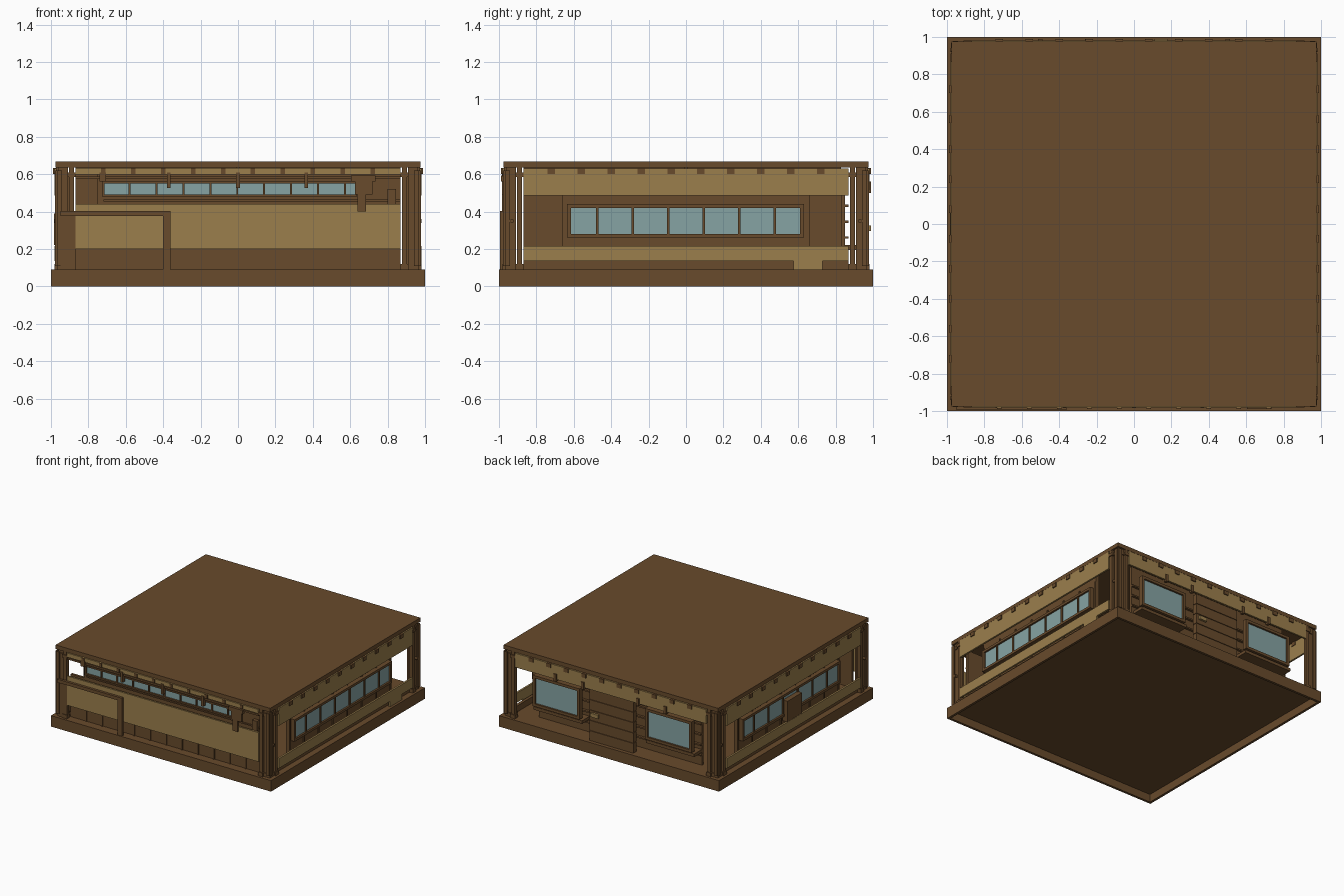
import bpy
import bmesh
from mathutils import Matrix, Vector

old = bpy.data.objects.get("Cube")
if old:
    bpy.data.objects.remove(old, do_unlink=True)


def material(name, rgb):
    m = bpy.data.materials.new(name)
    m.use_nodes = True
    color = (*rgb, 1)
    m.diffuse_color = color
    bsdf = m.node_tree.nodes["Principled BSDF"]
    bsdf.inputs["Base Color"].default_value = color
    bsdf.inputs["Roughness"].default_value = 0.8
    return m


WOOD = material("brown wood", (0.14, 0.07, 0.025))
TAN = material("tan board", (0.33, 0.212, 0.073))
GLASS = material("pale blue glass", (0.24, 0.37, 0.37))


def boxes(name, mat, spans):
    """One object from boxes given as (x0, x1, y0, y1, z0, z1)."""
    bm = bmesh.new()
    for x0, x1, y0, y1, z0, z1 in spans:
        size = Vector((abs(x1 - x0), abs(y1 - y0), abs(z1 - z0)))
        mid = Vector((x0 + x1, y0 + y1, z0 + z1)) / 2
        bmesh.ops.create_cube(bm, size=1, matrix=Matrix.Translation(mid) @ Matrix.Diagonal((*size, 1)))
    mesh = bpy.data.meshes.new(name)
    bm.to_mesh(mesh)
    bm.free()
    mesh.materials.append(mat)
    ob = bpy.data.objects.new(name, mesh)
    bpy.context.scene.collection.objects.link(ob)
    return ob


def on_side(side, name, mat, panels):
    """Panels (u0, u1, z0, z1, d0, d1): u along the wall, d outward from the centre."""
    spans = []
    for u0, u1, z0, z1, d0, d1 in panels:
        s = -1 if side in ("front", "left") else 1
        if side in ("front", "back"):
            spans.append((u0, u1, s * d0, s * d1, z0, z1))
        else:
            spans.append((s * d0, s * d1, u0, u1, z0, z1))
    return boxes(f"{side}_{name}", mat, spans)


def window(side, name, u0, u1, z0, z1, d, panes, rim=0.02):
    """Glazed strip with a rim and evenly spaced bars."""
    on_side(side, name + "_glass", GLASS, [(u0, u1, z0, z1, d - 0.015, d - 0.005)])
    rims = [(u0 - rim, u1 + rim, z1, z1 + rim, d - 0.03, d + 0.01),
            (u0 - rim, u1 + rim, z0 - rim, z0, d - 0.03, d + 0.01),
            (u0 - rim, u0, z0, z1, d - 0.03, d + 0.01),
            (u1, u1 + rim, z0, z1, d - 0.03, d + 0.01)]
    for i in range(1, panes):
        u = u0 + (u1 - u0) * i / panes
        rims.append((u - 0.006, u + 0.006, z0, z1, d - 0.02, d + 0.004))
    on_side(side, name + "_frame", WOOD, rims)


def spaced(start, step, count):
    return [start + step * i for i in range(count)]


# Base: hollow tray with a floor
boxes("base_rim", WOOD, [(-1, 1, -1, -0.98, 0, 0.09), (-1, 1, 0.98, 1, 0, 0.09),
                         (-1, -0.98, -0.98, 0.98, 0, 0.09), (0.98, 1, -0.98, 0.98, 0, 0.09)])
boxes("floor", WOOD, [(-0.98, 0.98, -0.98, 0.98, 0.065, 0.09)])

# Roof slab and the beam below it
boxes("roof", WOOD, [(-0.975, 0.975, -0.975, 0.975, 0.635, 0.668)])

# Interior cross walls
boxes("cross_walls", WOOD, [(-0.012, 0.012, -0.87, 0.83, 0.09, 0.635),
                            (-0.87, 0.87, -0.012, 0.012, 0.09, 0.635)])

# Corner post clusters with feet and caps
posts = []
for sx in (-1, 1):
    for sy in (-1, 1):
        for px, py, r in ((0.935, 0.935, 0.026), (0.96, 0.89, 0.014), (0.89, 0.96, 0.014)):
            for grow, z0, z1 in ((0, 0.09, 0.635), (0.007, 0.09, 0.12), (0.007, 0.585, 0.61)):
                g = r + grow
                posts.append((sx * px - g, sx * px + g, sy * py - g, sy * py + g, z0, z1))
        # Slim outer cover boards
        for a, b in ((0.974, 0.955), (0.955, 0.974)):
            ra, rb = (0.005, 0.014) if a > b else (0.014, 0.005)
            posts.append((sx * a - ra, sx * a + ra, sy * b - rb, sy * b + rb, 0.11, 0.62))
boxes("corner_posts", WOOD, posts)

# Round pegs in the posts
bm = bmesh.new()
for sx in (-1, 1):
    for sy in (-1, 1):
        turn = Matrix.Rotation(1.5708, 4, "Y")
        bmesh.ops.create_cone(bm, cap_ends=True, segments=12, radius1=0.011, radius2=0.011, depth=0.03,
                              matrix=Matrix.Translation((sx * 0.967, sy * 0.93, 0.35)) @ turn)
peg_mesh = bpy.data.meshes.new("post_pegs")
bm.to_mesh(peg_mesh)
bm.free()
peg_mesh.materials.append(WOOD)
bpy.context.scene.collection.objects.link(bpy.data.objects.new("post_pegs", peg_mesh))

# Joist ends along the top of all sides
for side in ("front", "right", "back", "left"):
    half, low = (0.012, 0.6) if side == "front" else (0.02, 0.6)
    on_side(side, "joist_ends", WOOD,
            [(u - half, u + half, low, 0.632, 0.96, 0.988) for u in spaced(-0.72, 0.16, 10)])

# Right and left sides: boarded wall, window strip and tan bands
for side in ("right", "left"):
    on_side(side, "wall", WOOD, [(-0.66, 0.66, 0.09, 0.6, 0.9, 0.925), (-0.87, 0.87, 0.09, 0.14, 0.925, 0.95)])
    on_side(side, "battens", WOOD,
            [(u - 0.006, u + 0.006, 0.1, 0.485, 0.925, 0.932) for u in spaced(-0.655, 0.187, 8)])
    on_side(side, "upper_band", TAN, [(-0.87, 0.87, 0.485, 0.63, 0.965, 0.98)])
    on_side(side, "lower_band", TAN, [(-0.87, 0.87, 0.135, 0.215, 0.965, 0.98)])
    window(side, "window", -0.615, 0.61, 0.28, 0.42, 0.95, 1)
    bars = [-0.475, -0.285, -0.095, 0.095, 0.285, 0.475]
    on_side(side, "window_bars", WOOD, [(u - 0.007, u + 0.007, 0.28, 0.42, 0.93, 0.954) for u in bars])
on_side("right", "band_patch", TAN, [(0.575, 0.73, 0.09, 0.14, 0.965, 0.98)])
on_side("left", "window_box", WOOD, [(-0.1, 0.09, 0.22, 0.39, 0.94, 0.985)])

# Front: boarded wall, tan counter panel and narrow window strip
on_side("front", "wall", WOOD, [(-0.87, 0.87, 0.09, 0.44, 0.91, 0.93), (-0.75, 0.87, 0.44, 0.6, 0.91, 0.93)])
on_side("front", "battens", WOOD,
        [(u - 0.005, u + 0.005, 0.09, 0.2, 0.93, 0.938) for u in spaced(-0.725, 0.145, 11)])
on_side("front", "panel", TAN, [(-0.87, 0.87, 0.2, 0.44, 0.96, 0.975)])
on_side("front", "top_band", TAN, [(-0.87, 0.87, 0.598, 0.632, 0.965, 0.98)])
on_side("front", "rail", WOOD, [(-0.87, 0.87, 0.574, 0.588, 0.94, 0.97), (-0.72, 0.87, 0.455, 0.465, 0.93, 0.94)])
window("front", "window", -0.715, 0.625, 0.492, 0.55, 0.945, 1, 0.012)
on_side("front", "window_bars", WOOD,
        [(u - 0.005, u + 0.005, 0.49, 0.55, 0.93, 0.952) for u in spaced(-0.58, 0.144, 9)])
on_side("front", "hangers", WOOD,
        [(u - 0.01, u + 0.01, 0.525, 0.61, 0.955, 0.985) for u in (-0.37, 0, 0.365)]
        + [(-0.74, -0.705, 0.56, 0.61, 0.955, 0.985)])

# Front booth edging and the hanging bracket
on_side("front", "booth_edge", WOOD, [(-0.95, -0.36, 0.375, 0.402, 0.975, 0.995),
                                      (-0.4, -0.36, 0.09, 0.39, 0.975, 0.995),
                                      (-0.95, -0.87, 0.09, 0.38, 0.95, 0.975)])
on_side("front", "bracket", WOOD, [(0.605, 0.735, 0.56, 0.592, 0.965, 0.99), (0.625, 0.72, 0.49, 0.56, 0.965, 0.985),
                                   (0.64, 0.685, 0.4, 0.49, 0.965, 0.985), (0.8, 0.845, 0.44, 0.52, 0.93, 0.96)])

# Back: recessed wall with horizontal boards, two windows and a plank door
on_side("back", "wall", WOOD, [(-0.74, 0.74, 0.09, 0.6, 0.83, 0.85)])
on_side("back", "wall_boards", WOOD, [(-0.74, 0.74, z, z + 0.012, 0.85, 0.87) for z in spaced(0.17, 0.085, 4)])
on_side("back", "upper_band", TAN, [(-0.87, 0.87, 0.515, 0.63, 0.965, 0.98)])
on_side("back", "hangers", WOOD, [(u - 0.012, u + 0.012, 0.5, 0.56, 0.96, 0.988) for u in (-0.5, -0.25, 0.25, 0.5)])
for name, s in (("left", 1), ("right", -1)):
    u0, u1 = sorted((s * 0.32, s * 0.7))
    window("back", name + "_window", u0, u1, 0.25, 0.46, 0.95, 1, 0.022)
    on_side("back", name + "_window_ledge", WOOD, [(u0 - 0.04, u1 + 0.02, 0.195, 0.22, 0.85, 0.95)])
on_side("back", "door", WOOD, [(-0.2, 0.2, z, z + 0.08, 0.93, 0.97) for z in spaced(0.09, 0.085, 5)]
        + [(-0.195, 0.195, 0.09, 0.51, 0.94, 0.964)])
on_side("back", "door_handle", TAN, [(0.11, 0.18, 0.295, 0.325, 0.97, 0.988)])
